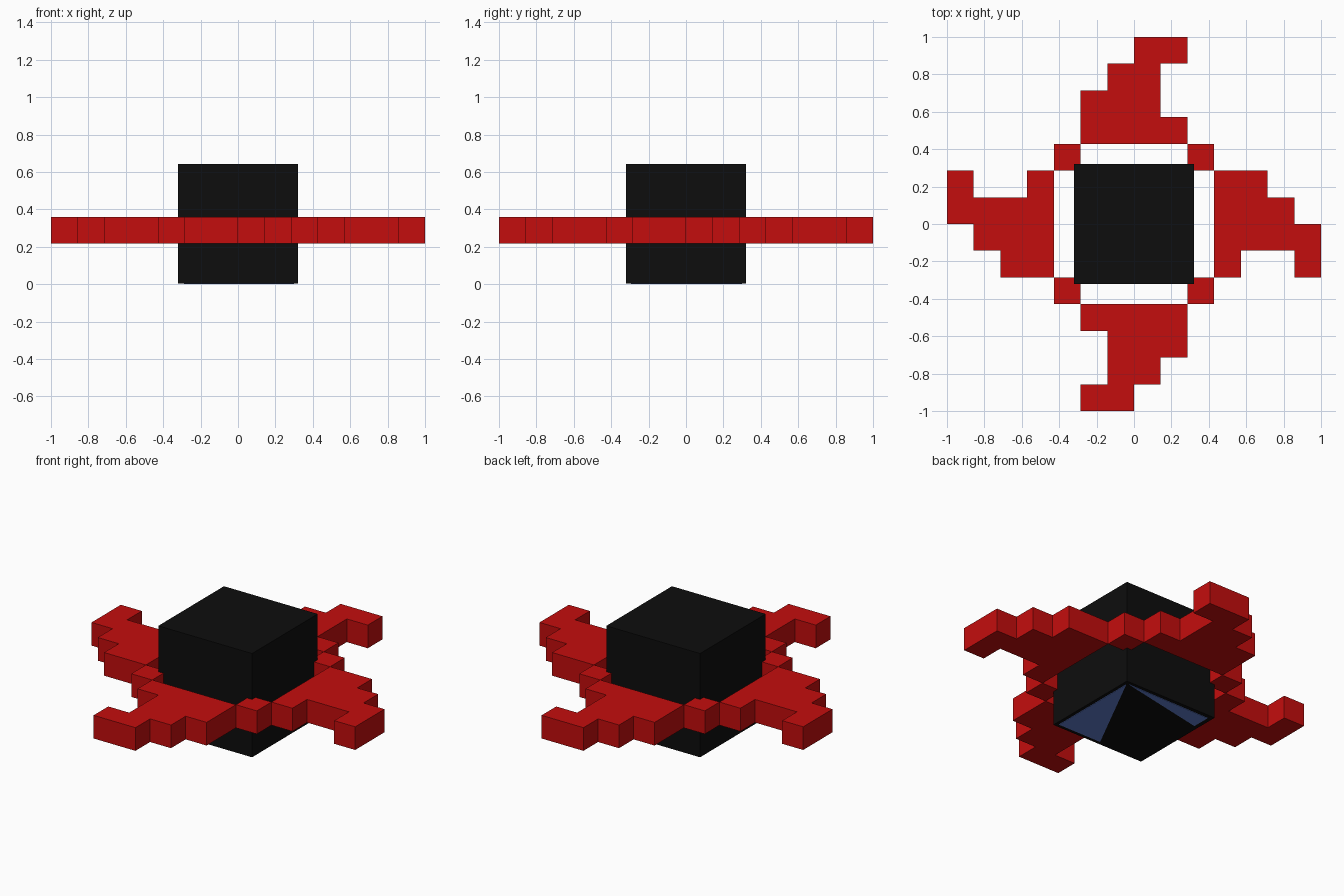
import bpy, bmesh, math
from mathutils import Matrix

if "Cube" in bpy.data.objects:
    bpy.data.objects.remove(bpy.data.objects["Cube"])

U = 1 / 7  # block size


def material(name, rgb):
    m = bpy.data.materials.new(name)
    m.diffuse_color = (*rgb, 1)
    m.use_nodes = True
    m.node_tree.nodes["Principled BSDF"].inputs["Base Color"].default_value = m.diffuse_color
    return m


RED = material("red", (0.55, 0.004, 0.004))
BLACK = material("black", (0.004, 0.004, 0.004))
BLUE = material("slate blue", (0.12, 0.21, 0.62))


def prism(name, outlines, z0, z1, mat, turn=0):
    """Extrude flat outlines from z0 to z1, turned about the z axis."""
    bm = bmesh.new()
    for pts in outlines:
        face = bm.faces.new([bm.verts.new((x, y, z0)) for x, y in pts])
        out = bmesh.ops.extrude_face_region(bm, geom=[face])
        verts = [v for v in out["geom"] if isinstance(v, bmesh.types.BMVert)]
        bmesh.ops.translate(bm, verts=verts, vec=(0, 0, z1 - z0))
    bmesh.ops.recalc_face_normals(bm, faces=bm.faces[:])
    bm.transform(Matrix.Rotation(turn, 4, 'Z'))
    mesh = bpy.data.meshes.new(name)
    bm.to_mesh(mesh)
    bm.free()
    mesh.materials.append(mat)
    ob = bpy.data.objects.new(name, mesh)
    bpy.context.collection.objects.link(ob)
    return ob


# Central cube
h = 0.32
prism("core_cube", [[(-h, -h), (h, -h), (h, h), (-h, h)]], 0.003, 0.643, BLACK)

# Thin blue patches on the underside
prism("underside_patch", [
    [(0.30, 0.29), (0.0, -0.295), (0.30, -0.295)],
    [(0.29, 0.30), (-0.29, 0.295), (-0.29, 0.18)],
], 0, 0.003, BLUE)

# Stepped hooked arm and its corner block, in block units, repeated four times
arm = [(-2, 3), (2, 3), (2, 4), (1, 4), (1, 6), (2, 6), (2, 7),
       (0, 7), (0, 6), (-1, 6), (-1, 5), (-2, 5)]
corner = [(2, 2), (3, 2), (3, 3), (2, 3)]
for i in range(4):
    for name, shape in (("ring_arm", arm), ("ring_corner", corner)):
        pts = [(x * U, y * U) for x, y in shape]
        prism(f"{name}_{i + 1}", [pts], 0.217, 0.217 + U, RED, i * math.pi / 2)
